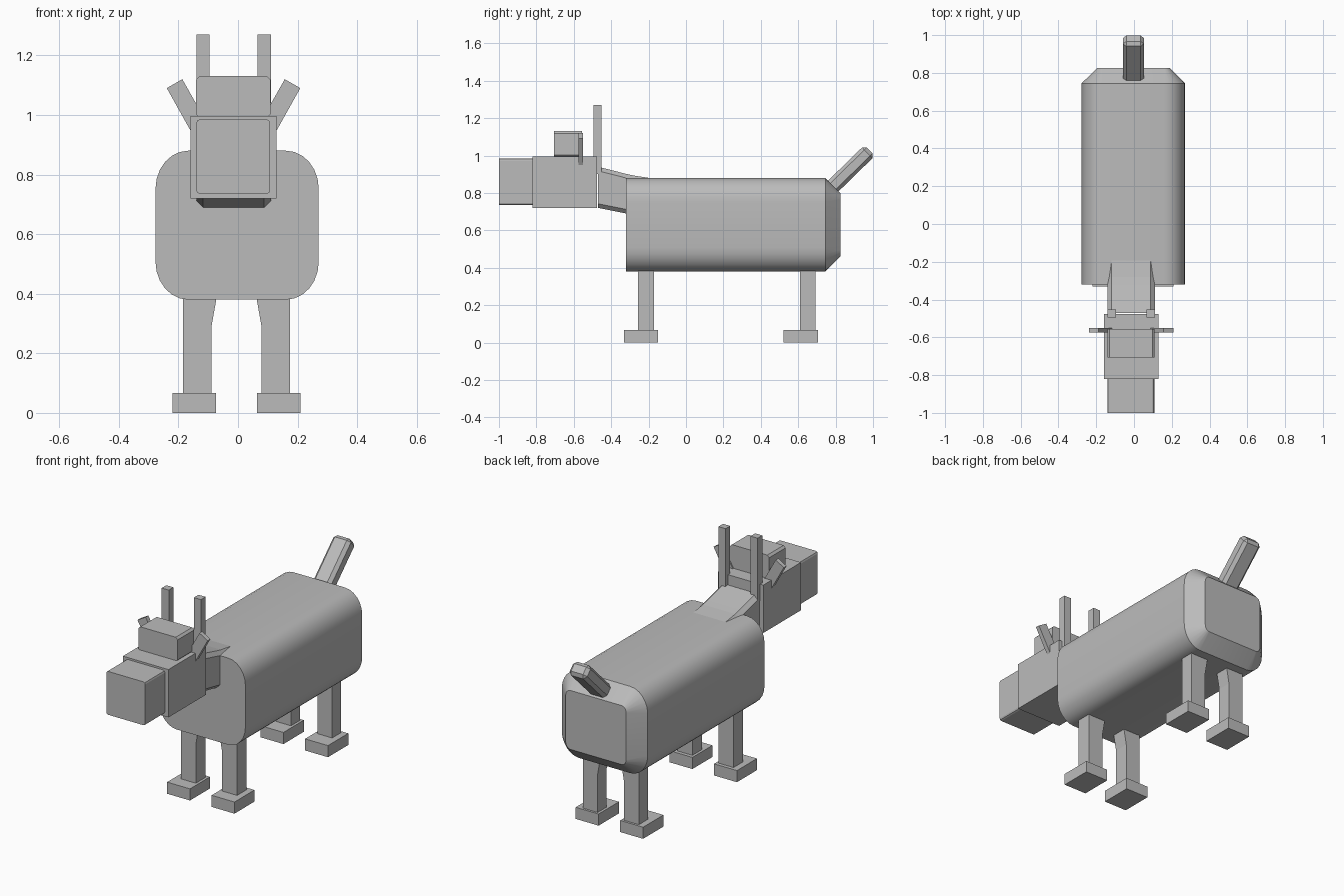
import bpy, bmesh, math
from mathutils import Vector, Matrix

if "Cube" in bpy.data.objects:
    bpy.data.objects.remove(bpy.data.objects["Cube"])

grey = bpy.data.materials.new("plain_grey")
grey.diffuse_color = (0.5, 0.5, 0.5, 1)
grey.use_nodes = True
grey.node_tree.nodes["Principled BSDF"].inputs["Base Color"].default_value = grey.diffuse_color


def finish(name, bm, smooth=None):
    bmesh.ops.recalc_face_normals(bm, faces=bm.faces)
    me = bpy.data.meshes.new(name)
    bm.to_mesh(me)
    bm.free()
    me.materials.append(grey)
    ob = bpy.data.objects.new(name, me)
    bpy.context.collection.objects.link(ob)
    if smooth:
        bpy.ops.object.select_all(action='DESELECT')
        ob.select_set(True)
        bpy.context.view_layer.objects.active = ob
        bpy.ops.object.shade_smooth_by_angle(angle=math.radians(smooth))
    return ob


def loft(name, rings, smooth=None):
    """Join equal-length rings of points and cap both ends."""
    bm = bmesh.new()
    vs = [[bm.verts.new(p) for p in r] for r in rings]
    n = len(vs[0])
    for a, b in zip(vs, vs[1:]):
        for i in range(n):
            j = (i + 1) % n
            bm.faces.new((a[i], a[j], b[j], b[i]))
    bm.faces.new(vs[0])
    bm.faces.new(vs[-1])
    return finish(name, bm, smooth)


def box(name, lo, hi):
    lo, hi = Vector(lo), Vector(hi)
    bm = bmesh.new()
    bmesh.ops.create_cube(bm, size=1, matrix=Matrix.Translation((lo + hi) / 2)
                          @ Matrix.Diagonal((*(hi - lo), 1)))
    return finish(name, bm)


def round_rect(cx, cz, hx, hz, rx, rz, y, seg=6):
    """Rounded rectangle facing along y."""
    pts = []
    for k, (sx, sz) in enumerate(((1, 1), (-1, 1), (-1, -1), (1, -1))):
        for i in range(seg + 1):
            a = math.pi / 2 * (k + i / seg)
            pts.append((cx + sx * (hx - rx) + rx * math.cos(a), y,
                        cz + sz * (hz - rz) + rz * math.sin(a)))
    return pts


# Body: rounded barrel with a chamfered rump
loft("body", [round_rect(-.003, .63, .274, .25, .11, .128, -.32),
              round_rect(-.003, .63, .274, .25, .11, .128, .745),
              round_rect(-.003, .63, .193, .17, .03, .035, .825)], 35)

# Neck: chamfered sections sloping from the body up to the head
loft("neck", [round_rect(-.015, (lo + hi) / 2, .125, (hi - lo) / 2, .022, .022, y, 1)
              for y, lo, hi in ((-.47, .72, .94), (-.32, .69, .902),
                                (-.28, .68, .893), (-.18, .66, .878))])

# Head
box("head", (-.16, -.82, .72), (.13, -.476, .996))
loft("muzzle", [round_rect(-.016, .86, .124, .125, .012, .012, y, 2)
                for y in (-1, -.81)])
loft("forelock", [round_rect(-.016, 1.06, .125, .07, .012, .012, y, 1)
                  for y in (-.706, -.557)])

# Ears and horns, mirrored about the head's centre line
for side, s in (("left", -1), ("right", 1)):
    cx = -.015
    prof = ((.224, 1.09), (.172, 1.12), (.09, .975), (.143, .945))
    loft(side + "_ear", [[(cx + s * x, y, z) for x, z in prof]
                         for y in (-.575, -.55)])
    x0, x1 = sorted((cx + s * .08, cx + s * .125))
    box(side + "_horn", (x0, -.495, .90), (x1, -.453, 1.27))

# Legs widen inward near the belly, and stand on flat feet
for side, s in (("left", -1), ("right", 1)):
    for end, y0, y1, f0, f1 in (("front", -.257, -.171, -.332, -.15),
                                ("back", .61, .692, .52, .705)):
        cx = -.005
        prof = ((.179, .06), (.179, .42), (.062, .42), (.068, .38),
                (.084, .29), (.084, .06))
        loft(f"{end}_{side}_leg", [[(cx + s * x, y, z) for x, z in prof]
                                   for y in (y0, y1)])
        x0, x1 = sorted((cx + s * .069, cx + s * .215))
        box(f"{end}_{side}_foot", (x0, f0, 0), (x1, f1, .067))

# Tail: bevelled beam pointing up and back
base, tip = Vector((-.003, .765, .815)), Vector((-.003, .982, 1.027))
axis = tip - base
rot = axis.to_track_quat('Z', 'Y').to_matrix().to_4x4()
bm = bmesh.new()
bmesh.ops.create_cube(bm, size=1, matrix=Matrix.Diagonal((.112, .08, axis.length, 1)))
bmesh.ops.bevel(bm, geom=bm.edges[:], offset=.018, segments=1, affect='EDGES')
ang = math.atan2(axis.y, axis.z)
bmesh.ops.transform(bm, verts=bm.verts,
                    matrix=Matrix.Translation((base + tip) / 2)
                    @ Matrix.Rotation(-ang, 4, 'X'))
finish("tail", bm)
